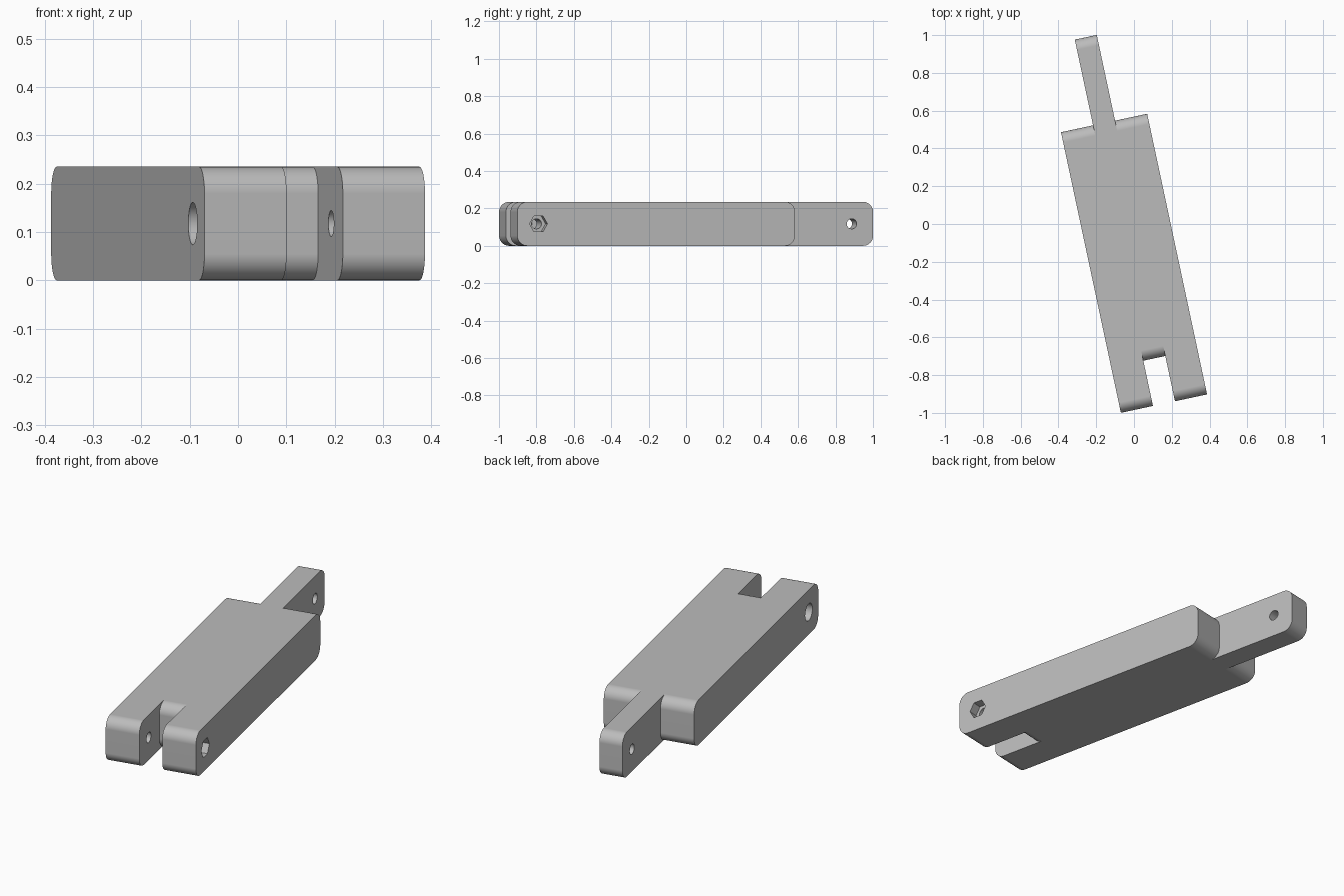
import bpy
import bmesh
from math import pi, radians, sin, cos
from mathutils import Matrix

if "Cube" in bpy.data.objects:
    bpy.data.objects.remove(bpy.data.objects["Cube"])

HEIGHT, FILLET, MID = 0.235, 0.055, 0.1175
LEFT, RIGHT, AXIS = -0.2765, 0.19, -0.0433      # outer side faces and centre line
BAR = 0.0595                                    # half thickness of the tongue
FRONT, SLOT, SHOULDER, TIP = -0.963, -0.718, 0.556, 1.02
PIN_FRONT, PIN_BACK = -0.847, 0.903
STEPS, MARGIN = 10, 0.1

grey = bpy.data.materials.new("plain grey")
grey.use_nodes = True
grey.diffuse_color = (0.5, 0.5, 0.5, 1)
grey.node_tree.nodes["Principled BSDF"].inputs["Base Color"].default_value = (0.5, 0.5, 0.5, 1)


def prism(name, outline, x0, x1):
    """Closed solid with a (y, z) outline, running from x0 to x1."""
    bm = bmesh.new()
    near, far = [[bm.verts.new((x, y, z)) for y, z in outline] for x in (x0, x1)]
    bm.faces.new(near)
    bm.faces.new(far[::-1])
    for i in range(len(outline)):
        bm.faces.new((near[i - 1], far[i - 1], far[i], near[i]))
    bmesh.ops.recalc_face_normals(bm, faces=bm.faces)
    mesh = bpy.data.meshes.new(name)
    bm.to_mesh(mesh)
    bm.free()
    mesh.materials.append(grey)
    obj = bpy.data.objects.new(name, mesh)
    bpy.context.collection.objects.link(obj)
    return obj


def arc(cy, cz, start, end):
    """Quarter fillet around a centre, angles in quarter turns."""
    angles = [(start + (end - start) * s / STEPS) * pi / 2 for s in range(STEPS + 1)]
    return [(cy + FILLET * cos(a), cz + FILLET * sin(a)) for a in angles]


def rounded(y0, y1):
    """Side outline with four filleted corners."""
    y0, y1, low, high = y0 + FILLET, y1 - FILLET, FILLET, HEIGHT - FILLET
    return arc(y1, high, 0, 1) + arc(y0, high, 1, 2) + arc(y0, low, 2, 3) + arc(y1, low, 3, 4)


def notch(face, far, side):
    """Cutter outline that leaves a filleted end face behind; side points into the body."""
    root = face + side * FILLET
    flat = 2 if side > 0 else 0
    down = 3 if side > 0 else -1
    return ([(far, HEIGHT + MARGIN), (root, HEIGHT + MARGIN)]
            + arc(root, HEIGHT - FILLET, 1, flat) + arc(root, FILLET, flat, down)
            + [(root, -MARGIN), (far, -MARGIN)])


def ring(y, radius, sides):
    angles = [2 * pi * i / sides for i in range(sides)]
    return [(y + radius * cos(a), MID + radius * sin(a)) for a in angles]


# Link arm: one filleted bar, cut to a fork in front and a tongue behind
link = prism("link_arm", rounded(FRONT, TIP), LEFT, RIGHT)
slot = notch(SLOT, FRONT - MARGIN, 1)
shoulder = notch(SHOULDER, TIP + MARGIN, -1)
cuts = (
    ("fork_slot", slot, AXIS - BAR, AXIS + BAR),
    ("left_shoulder", shoulder, AXIS + BAR, RIGHT + MARGIN),
    ("right_shoulder", shoulder, LEFT - MARGIN, AXIS - BAR),
    # Pin holes, round bolt-head recess and hexagonal nut recess
    ("fork_pin_hole", ring(PIN_FRONT, 0.027, 32), LEFT - MARGIN, RIGHT + MARGIN),
    ("tongue_pin_hole", ring(PIN_BACK, 0.027, 32), AXIS - MARGIN, AXIS + MARGIN),
    ("bolt_recess", ring(PIN_FRONT, 0.044, 40), LEFT - MARGIN, LEFT + 0.05),
    ("nut_recess", ring(PIN_FRONT, 0.049, 6), RIGHT - 0.05, RIGHT + MARGIN),
)
bpy.context.view_layer.objects.active = link
for name, outline, x0, x1 in cuts:
    cutter = prism(name, outline, x0, x1)
    mod = link.modifiers.new(name, "BOOLEAN")
    mod.operation, mod.solver, mod.object = "DIFFERENCE", "EXACT", cutter
    bpy.ops.object.modifier_apply(modifier=name)
    bpy.data.objects.remove(cutter)

# Swing the arm to its angle, then smooth fillets and hole walls
link.data.transform(Matrix.Rotation(radians(12.05), 4, "Z"))
bpy.ops.object.select_all(action="DESELECT")
link.select_set(True)
bpy.ops.object.shade_smooth_by_angle(angle=radians(30))
weighted = link.modifiers.new("weighted_normals", "WEIGHTED_NORMAL")
weighted.keep_sharp = True
